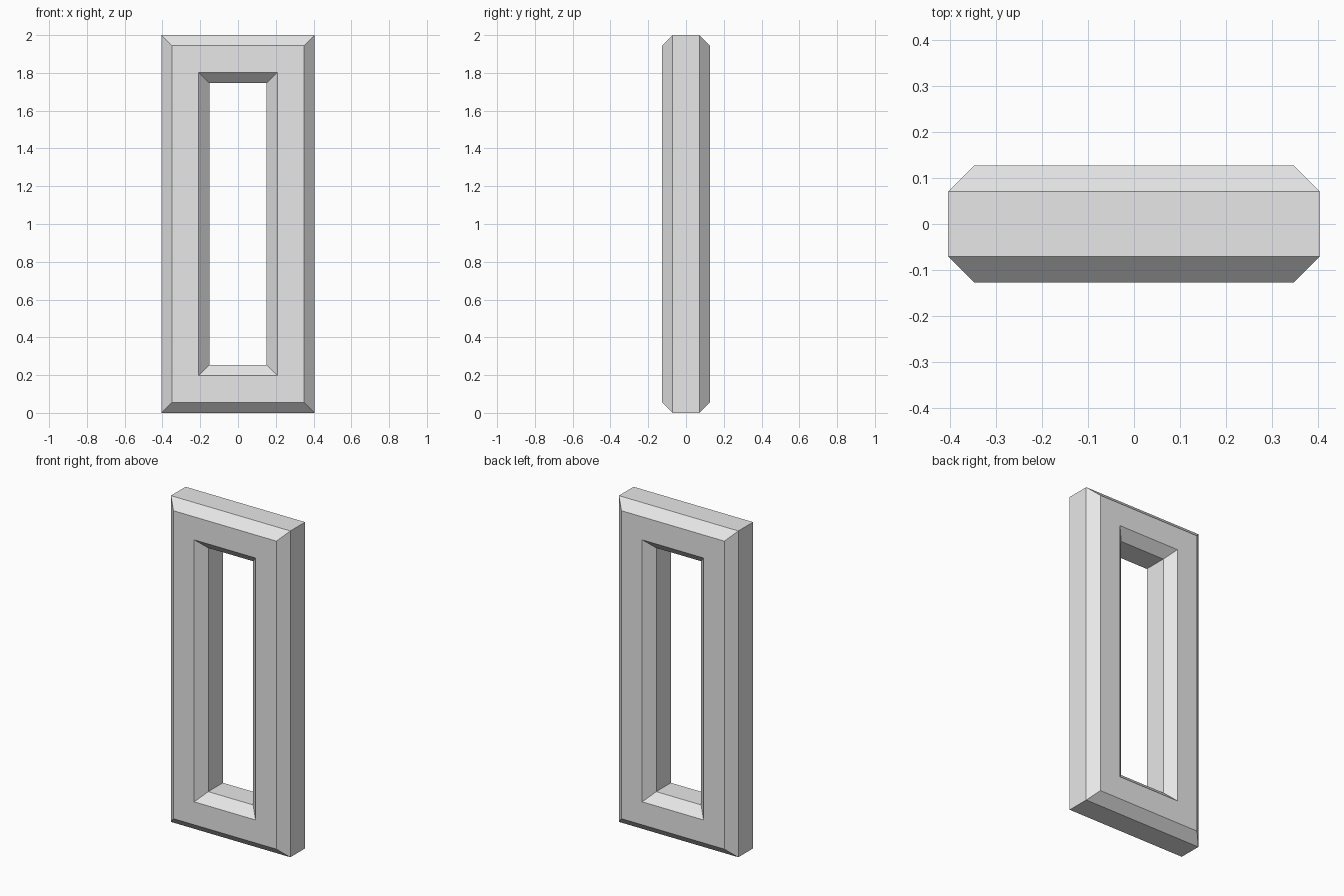
import bpy
import bmesh

if "Cube" in bpy.data.objects:
    bpy.data.objects.remove(bpy.data.objects["Cube"])

# Single grey material
grey = bpy.data.materials.new("plain grey")
grey.diffuse_color = (0.8, 0.8, 0.8, 1.0)
grey.use_nodes = True
grey.node_tree.nodes["Principled BSDF"].inputs["Base Color"].default_value = grey.diffuse_color

HALF_H = 1.0      # half height
HALF_W = 0.405    # half width
HALF_D = 0.127    # half depth
BEVEL = 0.056     # chamfer size
BAR = 0.253       # thickness of each bar
FLAT = HALF_D - BEVEL

# Octagonal bar section: (distance inward from the outer edge, y)
section = [
    (0, -FLAT), (BEVEL, -HALF_D), (BAR - BEVEL, -HALF_D), (BAR, -FLAT),
    (BAR, FLAT), (BAR - BEVEL, HALF_D), (BEVEL, HALF_D), (0, FLAT),
]
corners = [(-1, -1), (1, -1), (1, 1), (-1, 1)]

# Sweep the section around the rectangle with mitred corners
bm = bmesh.new()
rings = [[bm.verts.new((sx * (HALF_W - d), y, HALF_H + sz * (HALF_H - d)))
          for d, y in section] for sx, sz in corners]
n = len(section)
for i in range(4):
    a, b = rings[i], rings[(i + 1) % 4]
    for j in range(n):
        k = (j + 1) % n
        bm.faces.new((a[j], b[j], b[k], a[k]))
bmesh.ops.recalc_face_normals(bm, faces=bm.faces[:])

# Chamfered rectangular frame
mesh = bpy.data.meshes.new("rectangular_frame")
bm.to_mesh(mesh)
bm.free()
mesh.materials.append(grey)
frame = bpy.data.objects.new("rectangular_frame", mesh)
bpy.context.collection.objects.link(frame)
